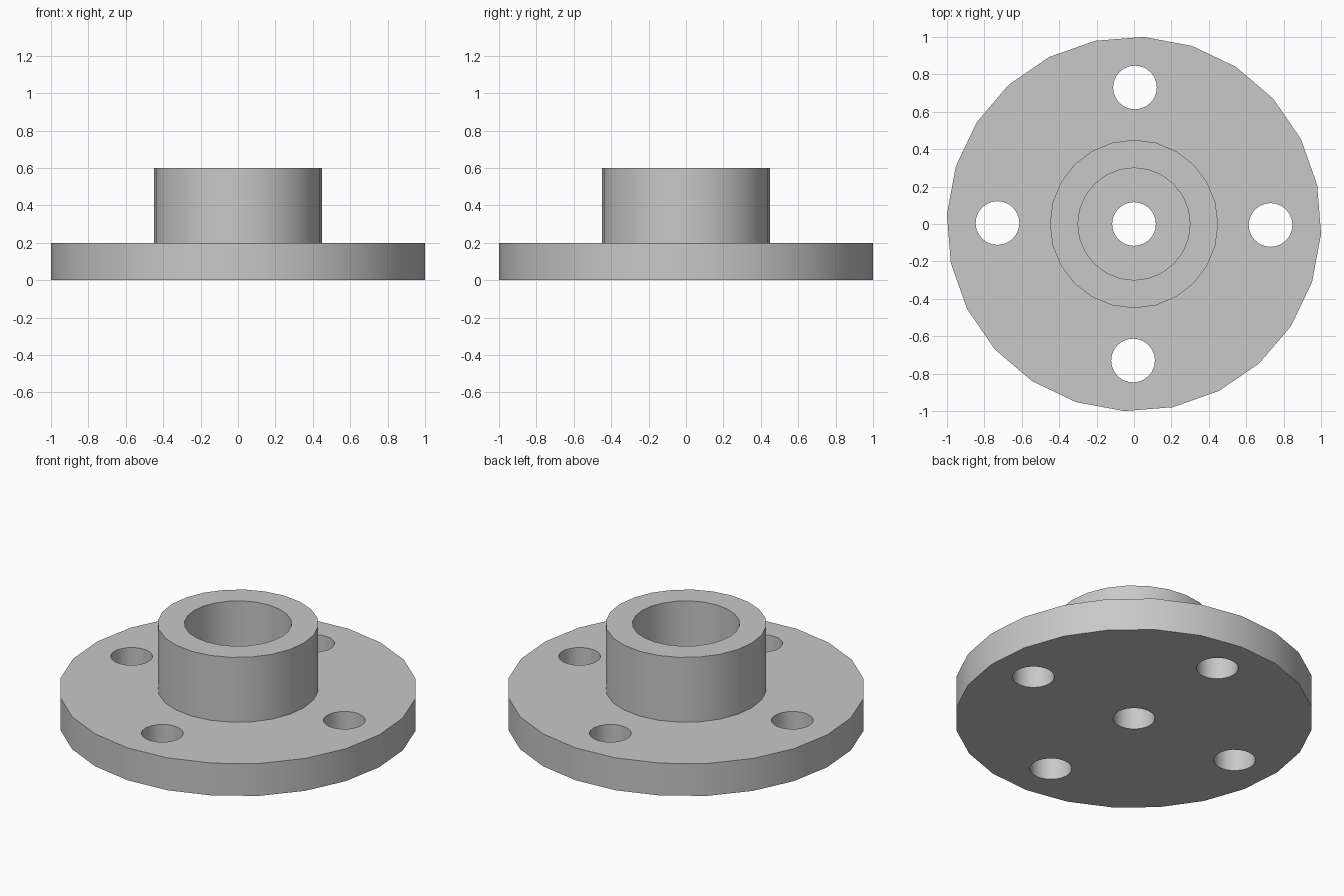
import bpy
import math

SIDES = 24
FLANGE_TOP = 0.2
HUB_TOP = 0.6

cube = bpy.data.objects.get("Cube")
if cube:
    bpy.data.objects.remove(cube, do_unlink=True)

steel = bpy.data.materials.new("light grey")
steel.use_nodes = True
colour = (0.58, 0.58, 0.58, 1)
steel.diffuse_color = colour
steel.node_tree.nodes["Principled BSDF"].inputs["Base Color"].default_value = colour


def cylinder(name, radius, bottom, top, x=0, y=0, turn=0):
    bpy.ops.mesh.primitive_cylinder_add(
        vertices=SIDES, radius=radius, depth=top - bottom,
        location=(x, y, (bottom + top) / 2), rotation=(0, 0, turn))
    obj = bpy.context.object
    obj.name = name
    obj.data.materials.append(steel)
    return obj


def drill(body, cutter):
    """Cut one round hole and discard the cutter."""
    cutter.hide_render = True
    mod = body.modifiers.new("hole", 'BOOLEAN')
    mod.operation = 'DIFFERENCE'
    mod.solver = 'EXACT'
    mod.object = cutter
    bpy.ops.object.select_all(action='DESELECT')
    body.select_set(True)
    bpy.context.view_layer.objects.active = body
    bpy.ops.object.modifier_apply(modifier=mod.name)
    bpy.data.objects.remove(cutter, do_unlink=True)


# Flange disc with a centre hole and four bolt holes
flange = cylinder("flange", 1.0014, 0, FLANGE_TOP, turn=math.radians(-3))
drill(flange, cylinder("centre_hole_cutter", 0.117, -0.1, 0.3))
for i in range(4):
    angle = i * math.pi / 2 - math.radians(0.4)
    drill(flange, cylinder("bolt_hole_cutter", 0.117, -0.1, 0.3,
                           0.73 * math.cos(angle), 0.73 * math.sin(angle)))

# Raised hub with a wide bore down to the flange
hub = cylinder("hub", 0.45, FLANGE_TOP, HUB_TOP)
drill(hub, cylinder("bore_cutter", 0.3, 0.1, 0.7))

# Round walls smooth, rims sharp
for part in (flange, hub):
    bpy.ops.object.select_all(action='DESELECT')
    part.select_set(True)
    bpy.context.view_layer.objects.active = part
    bpy.ops.object.shade_smooth_by_angle(angle=math.radians(30))
